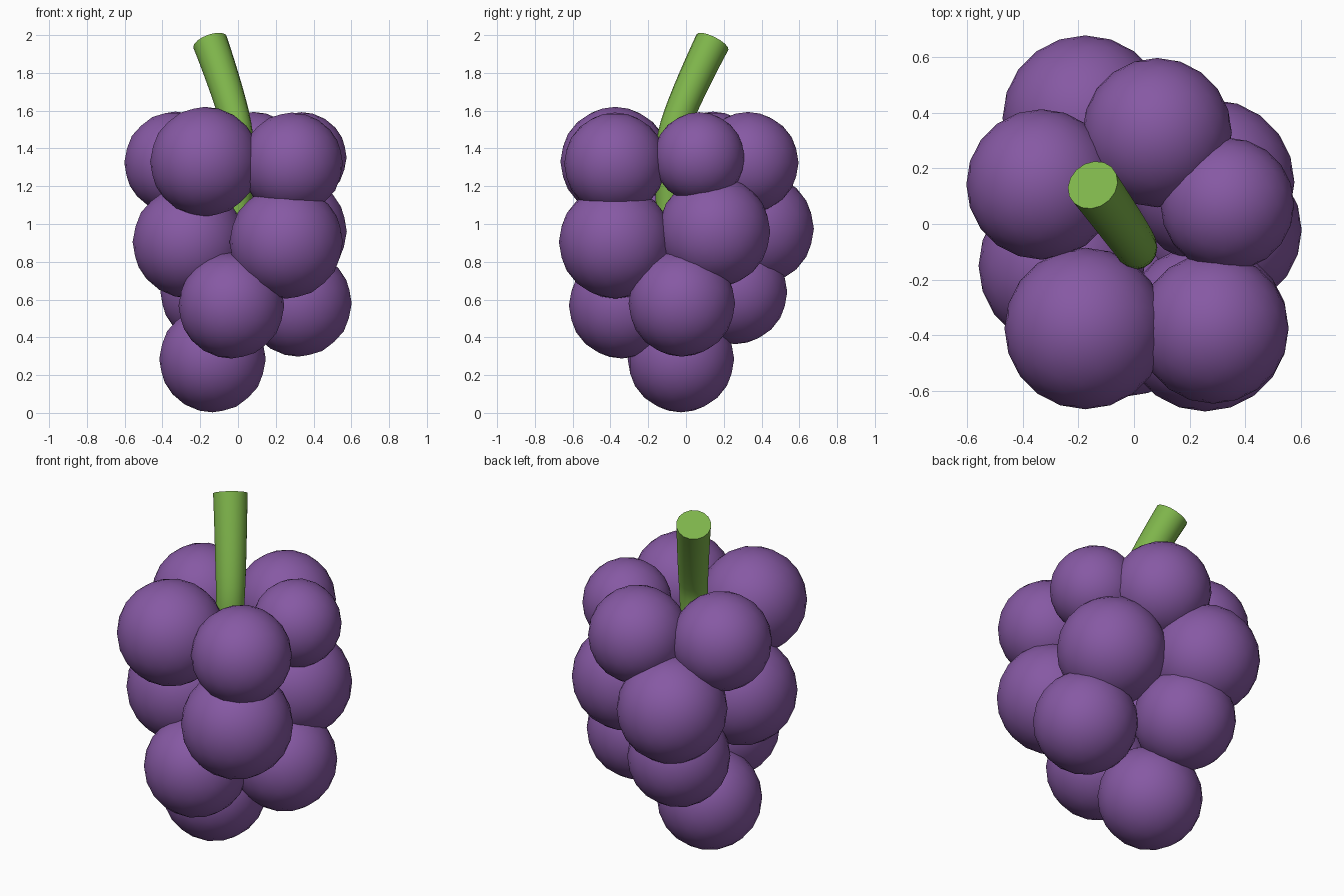
import bpy, math
from mathutils import Vector

if "Cube" in bpy.data.objects:
    bpy.data.objects.remove(bpy.data.objects["Cube"])


def material(name, color):
    m = bpy.data.materials.new(name)
    m.diffuse_color = color
    m.use_nodes = True
    m.node_tree.nodes["Principled BSDF"].inputs["Base Color"].default_value = m.diffuse_color
    return m


purple = material("grape_purple", (0.24, 0.10, 0.37, 1))
green = material("stem_green", (0.21, 0.46, 0.07, 1))

# Grapes by tier: x, y, z, radius
tiers = {
    "top": [(-0.175, -0.375, 1.33, 0.29), (0.285, -0.375, 1.32, 0.27),
            (0.335, 0.07, 1.352, 0.24), (0.083, 0.328, 1.325, 0.268),
            (-0.332, 0.142, 1.325, 0.27)],
    "middle": [(0.255, -0.373, 0.905, 0.30), (-0.26, -0.15, 0.905, 0.298),
               (0.28, 0.15, 0.96, 0.296), (-0.175, 0.38, 0.975, 0.297)],
    "lower": [(-0.035, -0.34, 0.568, 0.28), (0.32, -0.022, 0.58, 0.282),
              (-0.135, 0.26, 0.64, 0.276)],
    "bottom": [(-0.135, -0.027, 0.285, 0.282)],
}
for tier, grapes in tiers.items():
    for i, (x, y, z, r) in enumerate(grapes):
        bpy.ops.mesh.primitive_ico_sphere_add(subdivisions=3, radius=r, location=(x, y, z))
        grape = bpy.context.object
        grape.name = f"{tier}_grape_{i + 1}"
        grape.data.materials.append(purple)
        bpy.ops.object.shade_smooth()

# Stem: round tube that rises from the cluster and bends to the back left
path = [((0.0, -0.085, 1.05), (0, 0, 0.15), 0.075),
        ((0.0, -0.07, 1.48), (-0.015, 0.025, 0.10), 0.078),
        ((-0.148, 0.14, 1.963), (-0.055, 0.075, 0.15), 0.094)]
curve = bpy.data.curves.new("stem", "CURVE")
curve.dimensions = "3D"
curve.bevel_depth = 1.0
curve.bevel_resolution = 6
curve.use_fill_caps = True
spline = curve.splines.new("BEZIER")
spline.resolution_u = 8
spline.bezier_points.add(len(path) - 1)
for p, (co, tangent, radius) in zip(spline.bezier_points, path):
    p.handle_left_type = p.handle_right_type = "FREE"
    p.co = co
    p.handle_left = Vector(co) - Vector(tangent)
    p.handle_right = Vector(co) + Vector(tangent)
    p.radius = radius
stem = bpy.data.objects.new("stem", curve)
bpy.context.collection.objects.link(stem)
bpy.ops.object.select_all(action="DESELECT")
stem.select_set(True)
bpy.context.view_layer.objects.active = stem
bpy.ops.object.convert(target="MESH")
stem = bpy.context.object
stem.data.materials.clear()
stem.data.materials.append(green)
bpy.ops.object.shade_smooth_by_angle(angle=math.radians(40))
